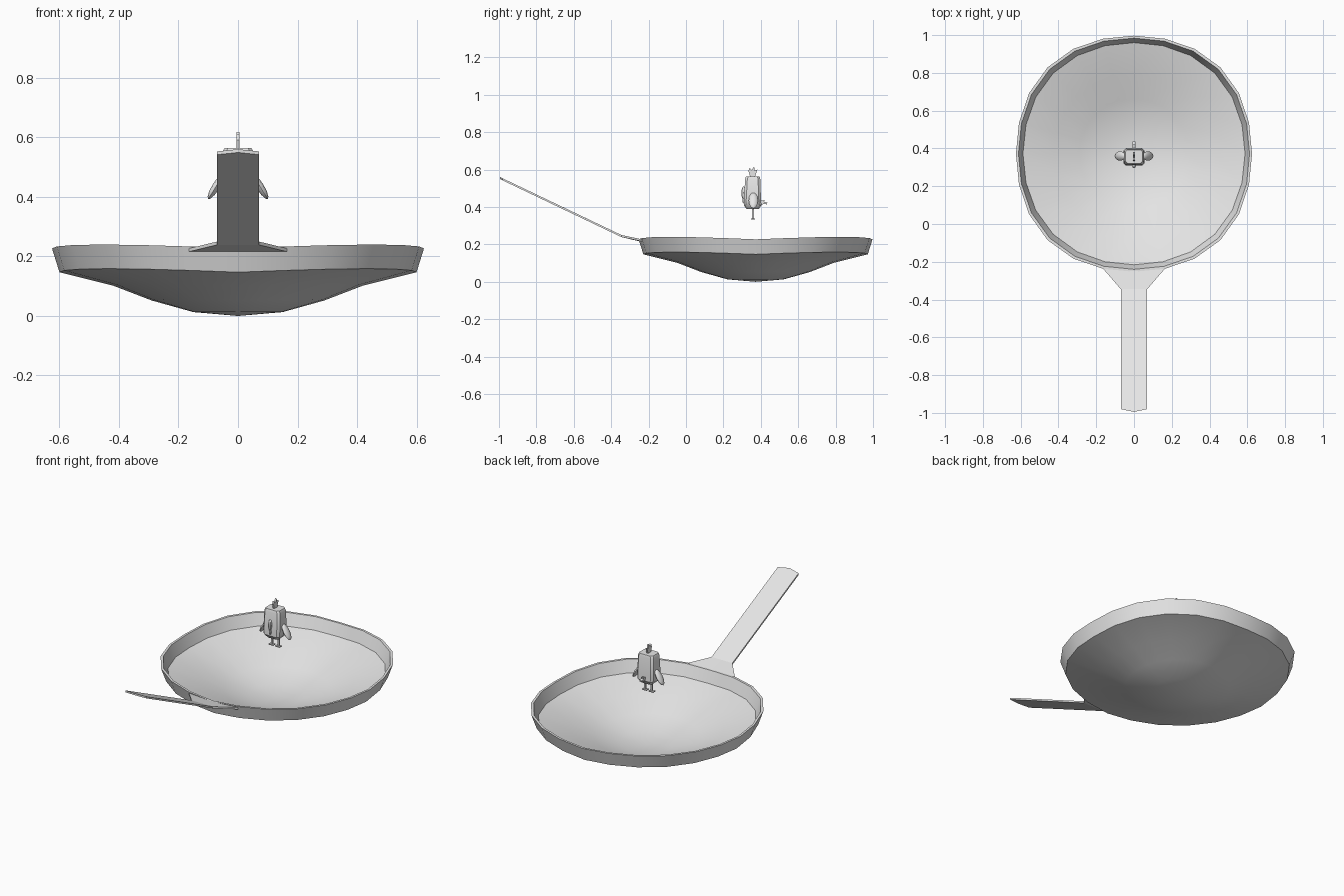
import bpy, bmesh, math
from mathutils import Vector, Matrix

if "Cube" in bpy.data.objects:
    bpy.data.objects.remove(bpy.data.objects["Cube"])

grey = bpy.data.materials.new("light_grey")
grey.diffuse_color = (0.8, 0.8, 0.8, 1)
grey.use_nodes = True
grey.node_tree.nodes["Principled BSDF"].inputs["Base Color"].default_value = grey.diffuse_color


def finish(bm, name, smooth=None):
    bmesh.ops.recalc_face_normals(bm, faces=bm.faces)
    me = bpy.data.meshes.new(name)
    bm.to_mesh(me)
    bm.free()
    me.materials.append(grey)
    ob = bpy.data.objects.new(name, me)
    bpy.context.collection.objects.link(ob)
    if smooth:
        me.shade_smooth()
        me.set_sharp_from_angle(angle=math.radians(smooth))
    return ob


def loft(bm, rings, cap=True):
    """Skin a list of equal-length closed rings."""
    vs = [[bm.verts.new(p) for p in r] for r in rings]
    n = len(vs[0])
    for a, b in zip(vs, vs[1:]):
        for i in range(n):
            bm.faces.new((a[i], a[(i + 1) % n], b[(i + 1) % n], b[i]))
    if cap:
        bm.faces.new(vs[0][::-1])
        bm.faces.new(vs[-1])
    return vs


# Pan: lathed shell, rim slightly squared and raised on the diagonals
CY, SEG = 0.372, 24


def pan_ring(r, z):
    out = []
    for i in range(SEG):
        a = 2 * math.pi * i / SEG
        d = abs(math.sin(2 * a)) * (r / 0.625) ** 2
        rr = r * (1 + 0.035 * d * d)
        out.append((rr * math.cos(a), CY + rr * math.sin(a), z + 0.013 * d))
    return out


profile = [(0.15, 0.013), (0.29, 0.052), (0.42, 0.102), (0.6, 0.147), (0.625, 0.227),
           (0.612, 0.227), (0.588, 0.157), (0.42, 0.112), (0.29, 0.062), (0.15, 0.025)]
bm = bmesh.new()
vs = loft(bm, [pan_ring(r, z) for r, z in profile], cap=False)
for ring, z in ((vs[0], 0.0), (vs[-1], 0.013)):
    c = bm.verts.new((0, CY, z))
    for i in range(SEG):
        bm.faces.new((ring[i], ring[(i + 1) % SEG], c))
finish(bm, "pan", 32)

# Handle: thin strip that flares into the rim
bm = bmesh.new()
rows = [(-0.235, 0.165, 0.227, -0.013), (-0.345, 0.07, 0.25, 0), (-0.98, 0.07, 0.553, -0.015)]
strip = []
for y, w, z, dy in rows:
    dz = -dy * 0.48 if y < -0.5 else 0
    strip.append([bm.verts.new((x * w, y + (dy if x == 0 else 0), z + (dz if x == 0 else 0)))
                  for x in (-1, 0, 1)])
for a, b in zip(strip, strip[1:]):
    for i in range(2):
        bm.faces.new((a[i], a[i + 1], b[i + 1], b[i]))
ex = bmesh.ops.extrude_face_region(bm, geom=bm.faces[:])
for v in ex["geom"]:
    if isinstance(v, bmesh.types.BMVert):
        v.co.z -= 0.011
finish(bm, "handle")

# Bird body: boxy block, fuller near the bottom
BY = 0.357


def box_ring(w, y0, y1, z, c=0.012):
    y0, y1 = y0 + BY, y1 + BY
    return [(w - c, y0, z), (w, y0 + c, z), (w, y1 - c, z), (w - c, y1, z),
            (c - w, y1, z), (-w, y1 - c, z), (-w, y0 + c, z), (c - w, y0, z)]


bm = bmesh.new()
loft(bm, [box_ring(0.036, -0.032, 0.032, 0.388), box_ring(0.053, -0.048, 0.046, 0.41),
          box_ring(0.055, -0.047, 0.044, 0.44), box_ring(0.052, -0.041, 0.04, 0.55),
          box_ring(0.046, -0.036, 0.036, 0.564)])
finish(bm, "bird_body", 35)


def blob(name, loc, size, rot=(0, 0, 0)):
    bm = bmesh.new()
    bmesh.ops.create_uvsphere(bm, u_segments=8, v_segments=6, radius=1)
    m = Matrix.LocRotScale(Vector(loc), Matrix.Rotation(rot[1], 3, 'Y') @ Matrix.Rotation(rot[0], 3, 'X'),
                           Vector(size))
    bmesh.ops.transform(bm, matrix=m, verts=bm.verts)
    return finish(bm, name, 40)


def fin(name, pts, t):
    """Flat plate in the side plane, pts are (y, z)."""
    bm = bmesh.new()
    loft(bm, [[(x, y, z) for y, z in pts] for x in (-t, t)])
    return finish(bm, name)


# Comb, beak, wattle and tail
fin("comb", [(0.345, 0.555), (0.367, 0.555), (0.382, 0.60), (0.367, 0.594), (0.364, 0.618),
             (0.352, 0.598), (0.34, 0.61), (0.334, 0.592)], 0.005)
blob("beak", (0, 0.308, 0.475), (0.011, 0.012, 0.035))
blob("wattle", (0, 0.309, 0.435), (0.008, 0.008, 0.016))
fin("tail", [(0.395, 0.407), (0.415, 0.416), (0.432, 0.414), (0.436, 0.424),
             (0.418, 0.428), (0.42, 0.437), (0.395, 0.432)], 0.008)

# Wings and legs on both sides
for s, side in ((1, "right"), (-1, "left")):
    blob("wing_" + side, (s * 0.074, 0.36, 0.435), (0.013, 0.025, 0.05), (0, -s * 0.55, 0))
    bm = bmesh.new()
    for loc, size in (((s * 0.022, 0.359, 0.365), (0.01, 0.01, 0.06)),
                      ((s * 0.022, 0.358, 0.336), (0.03, 0.022, 0.006))):
        bmesh.ops.create_cube(bm, size=1, matrix=Matrix.LocRotScale(Vector(loc), None, Vector(size)))
    finish(bm, "leg_" + side)
